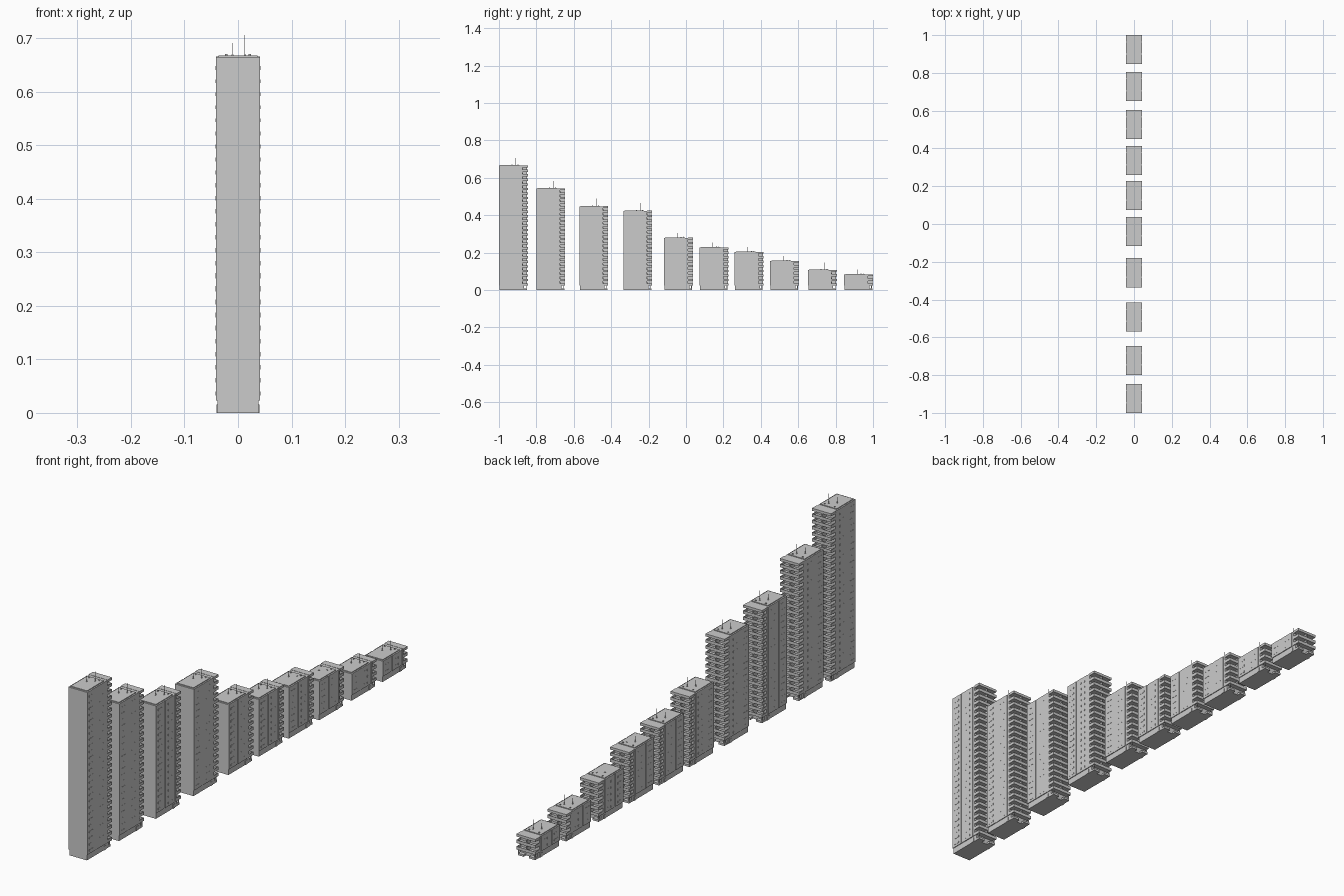
import bpy, bmesh
from mathutils import Matrix, Vector

if "Cube" in bpy.data.objects:
    bpy.data.objects.remove(bpy.data.objects["Cube"])

FLOOR, BASE = 0.0242, 0.023
W, DEPTH, BALC = 0.0415, 0.154, 0.027      # half width, depth, balcony depth


def boxes(name, items):
    """One object made of boxes given as (x0, x1, y0, y1, z0, z1)."""
    bm = bmesh.new()
    for x0, x1, y0, y1, z0, z1 in items:
        c = Vector(((x0 + x1) / 2, (y0 + y1) / 2, (z0 + z1) / 2))
        m = Matrix.Translation(c) @ Matrix.Diagonal((x1 - x0, y1 - y0, z1 - z0, 1))
        bmesh.ops.create_cube(bm, size=1, matrix=m)
    me = bpy.data.meshes.new(name)
    bm.to_mesh(me)
    bm.free()
    ob = bpy.data.objects.new(name, me)
    bpy.context.collection.objects.link(ob)


def both(items):
    """Add the x-mirrored copy of each box."""
    return items + [(-b[1], -b[0], *b[2:]) for b in items]


def tower(y0, top, masts):
    y1 = y0 + DEPTH
    yb = y1 - BALC                          # rear wall behind the balconies
    n = round((top - 0.012 - BASE) / FLOOR)
    step = (top - 0.012 - BASE) / n

    # main block, with shallow grooves along both side walls
    g = y0 + 0.05
    boxes("tower_block", [(-W + 0.0015, W - 0.0015, y0 + 0.001, yb, BASE, top - 0.003),
                          (-W, W, y0, g, BASE, top - 0.003),
                          (-W, W, g + 0.008, yb - 0.012, BASE, top - 0.003),
                          (-W, W, yb - 0.006, yb, BASE, top - 0.008)])
    boxes("roof_cap", [(-0.036, 0.036, y0 + 0.006, yb - 0.016, top - 0.003, top)])

    # ground floor and rear porch
    boxes("ground_floor", [(-0.0385, 0.0385, y0 + 0.002, yb + 0.008, 0, BASE)])
    boxes("porch", both([(0.012, 0.038, yb + 0.008, y1 - 0.004, 0, 0.008),
                         (0.034, 0.038, y1 - 0.01, y1 - 0.006, 0.008, BASE)]))

    # rear balconies: slabs, parapets, end rails, divider and doors
    slabs, rails, doors = [], [], []
    for i in range(n):
        z = BASE + i * step
        slabs.append((-W, W, yb, y1, z, z + 0.003))
        rails.append((-W, W, y1 - 0.002, y1, z + 0.003, z + 0.012))
        rails += both([(W - 0.002, W, yb, y1 - 0.002, z + 0.003, z + 0.012)])
        doors += both([(0.006, 0.03, yb, yb + 0.001, z + 0.003, z + 0.019)])
    boxes("balcony_slabs", slabs)
    boxes("balcony_parapets", rails)
    boxes("balcony_doors", doors)
    boxes("balcony_divider", [(-0.002, 0.002, yb, y1 - 0.003, BASE, top - 0.01)])
    boxes("balcony_roof", [(-W, W, yb, y1, top - 0.012, top - 0.002)])

    # side wall windows
    wins = []
    for i in range(n):
        z = BASE + (i + 0.5) * step
        wins += both([(W - 0.001, W + 0.0007, y0 + 0.012, y0 + 0.036, z - 0.003, z + 0.004),
                      (W - 0.001, W + 0.0007, y0 + 0.075, y0 + 0.08, z - 0.003, z + 0.004),
                      (W - 0.001, W + 0.0007, y0 + 0.095, y0 + 0.1, z - 0.003, z + 0.004)])
    boxes("side_windows", wins)

    # side door frames at ground level
    boxes("side_doors", both([(0.038, 0.0405, y0 + 0.107, y0 + 0.12, 0, 0.016)]))

    # roof masts and vents
    roof = []
    for x, dy, h in masts:
        roof += [(x - 0.0005, x + 0.0005, y0 + dy - 0.0005, y0 + dy + 0.0005, top, top + h),
                 (x - 0.002, x + 0.002, y0 + dy - 0.002, y0 + dy + 0.002, top, top + 0.002)]
    roof += both([(0.02, 0.024, y0 + 0.1, y0 + 0.104, top, top + 0.003)])
    boxes("roof_masts", roof)


# row of towers, front (tallest) to back (shortest)
ROW = [(-1.0, 0.668), (-0.8, 0.546), (-0.57, 0.45), (-0.335, 0.426), (-0.117, 0.282),
       (0.073, 0.23), (0.26, 0.206), (0.45, 0.158), (0.652, 0.11), (0.846, 0.086)]
for y, h in ROW:
    tower(y, h, [(-0.01, 0.07, 0.023), (0.013, 0.09, 0.038)])
